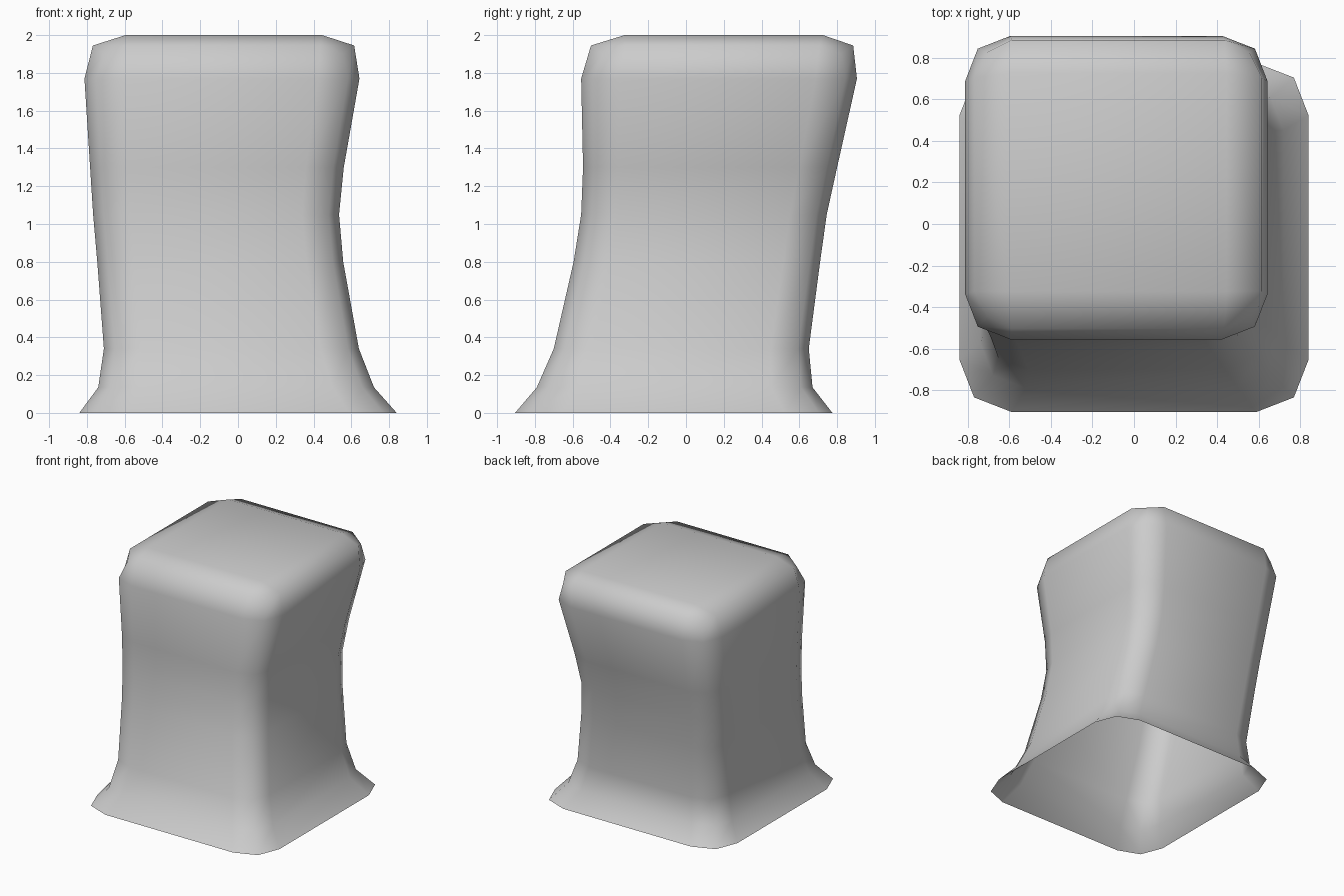
import bpy, bmesh

if "Cube" in bpy.data.objects:
    bpy.data.objects.remove(bpy.data.objects["Cube"])

# Levels of the body: z, x min, x max, y min, y max
LEVELS = [
    (0.00, -0.84, 0.84, -0.905, 0.775),
    (0.135, -0.74, 0.72, -0.79, 0.67),
    (0.34, -0.71, 0.64, -0.70, 0.65),
    (0.80, -0.745, 0.557, -0.595, 0.71),
    (1.05, -0.767, 0.535, -0.555, 0.745),
    (1.30, -0.783, 0.56, -0.545, 0.80),
    (1.77, -0.813, 0.643, -0.555, 0.905),
]


def corners(x0, x1, y0, y1):
    """Corner points counter-clockwise, with inward signs and corner order."""
    return [(x0, y0, 1, 1, True), (x1, y0, -1, 1, False),
            (x1, y1, -1, -1, True), (x0, y1, 1, -1, False)]


def ring(bm, z, box, inset, bevel, drop=0.0):
    """Square ring with three points per rounded corner."""
    verts = []
    for x, y, sx, sy, y_first in corners(*box):
        on_x = (x, y + sy * inset, z)
        mid = (x + sx * bevel, y + sy * bevel, z - drop)
        on_y = (x + sx * inset, y, z)
        pts = (on_x, mid, on_y) if y_first else (on_y, mid, on_x)
        verts += [bm.verts.new(p) for p in pts]
    return verts


bm = bmesh.new()

# Flared, leaning side walls, open at the bottom
rings = []
for z, *box in LEVELS:
    w = box[1] - box[0]
    rings.append(ring(bm, z, box, 0.15 * w, 0.042 * w))

# Rounded shoulder
rings.append(ring(bm, 1.945, (-0.768, 0.615, -0.503, 0.885), 0.18, 0.06, 0.045))
for lo, hi in zip(rings, rings[1:]):
    for i in range(12):
        j = (i + 1) % 12
        bm.faces.new((lo[i], lo[j], hi[j], hi[i]))

# Flat top with quad corners
top = [bm.verts.new((x, y, 2.0)) for x, y, *_ in corners(-0.595, 0.445, -0.325, 0.725)]
s = rings[-1]
for k in range(4):
    n = (k + 1) % 4
    bm.faces.new((s[3 * k], s[3 * k + 1], s[3 * k + 2], top[k]))
    bm.faces.new((s[3 * k + 2], s[3 * n], top[n], top[k]))
bm.faces.new(top)

for f in bm.faces:
    f.smooth = True
mesh = bpy.data.meshes.new("pedestal_body")
bm.to_mesh(mesh)
bm.free()
body = bpy.data.objects.new("pedestal_body", mesh)
bpy.context.collection.objects.link(body)
